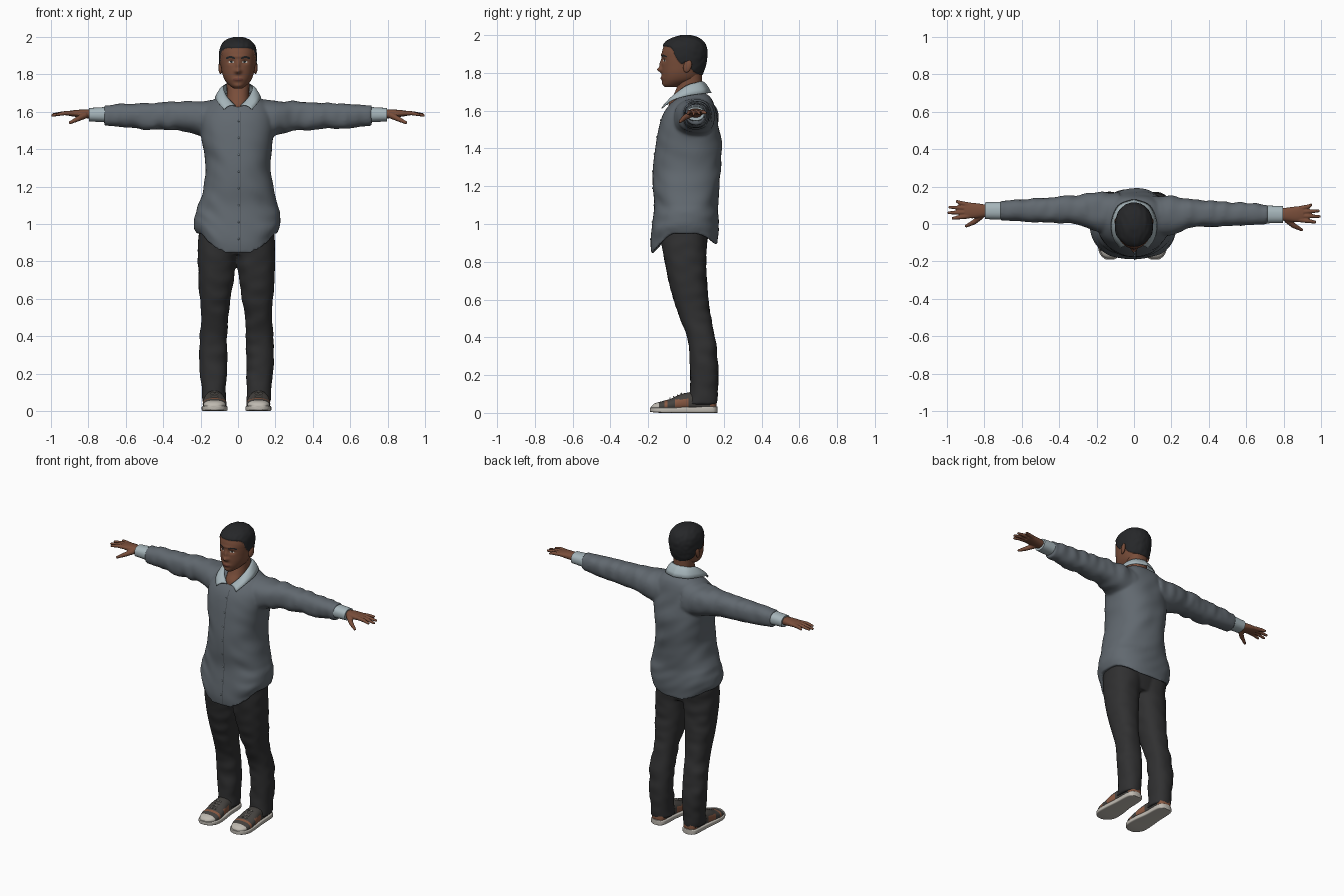
import bpy, bmesh, math
from mathutils import Vector, noise

if "Cube" in bpy.data.objects:
    bpy.data.objects.remove(bpy.data.objects["Cube"])


def material(name, *rgb):
    m = bpy.data.materials.new(name)
    m.diffuse_color = (*rgb, 1)
    m.use_nodes = True
    m.node_tree.nodes["Principled BSDF"].inputs["Base Color"].default_value = m.diffuse_color
    return m


SKIN = material("brown skin", 0.19, 0.075, 0.042)
HAIR = material("black hair", 0.019, 0.02, 0.022)
LIPS = material("lips", 0.15, 0.05, 0.035)
SHIRT = material("slate shirt", 0.12, 0.14, 0.16)
CLOTH = material("pale cloth", 0.38, 0.46, 0.49)
SEAM = material("seam grey", 0.06, 0.07, 0.08)
PANTS = material("charcoal trousers", 0.03, 0.03, 0.031)
SOLE = material("off white", 0.52, 0.49, 0.44)
SHOE = material("dark canvas", 0.06, 0.055, 0.05)
TAN = material("rust leather", 0.25, 0.1, 0.055)


def sample(keys, t):
    """Smooth cubic interpolation through rows (t, values...)."""
    n = len(keys)
    i = max(0, min(n - 2, sum(k[0] <= t for k in keys) - 1))
    h = keys[i + 1][0] - keys[i][0]
    s = max(0, min(1, (t - keys[i][0]) / h))

    def slope(j, c):
        a, b = keys[max(j - 1, 0)], keys[min(j + 1, n - 1)]
        return (b[c] - a[c]) / (b[0] - a[0]) * h
    return [(2*s**3 - 3*s*s + 1) * keys[i][c] + (3*s*s - 2*s**3) * keys[i + 1][c]
            + (s**3 - 2*s*s + s) * slope(i, c) + (s**3 - s*s) * slope(i + 1, c)
            for c in range(1, len(keys[0]))]


def skin_rings(bm, rings, ends):
    rings = [[bm.verts.new(p) for p in r] for r in rings]
    n = len(rings[0])
    for a, b in zip(rings, rings[1:]):
        for j in range(n):
            bm.faces.new((a[j], a[(j + 1) % n], b[(j + 1) % n], b[j]))
    for ring, c in ((rings[0], ends[0]), (rings[-1], ends[1])):
        v = bm.verts.new(c)
        for j in range(n):
            bm.faces.new((ring[j], ring[(j + 1) % n], v))


def loft(bm, keys, axis=2, seg=40, steps=40, power=2.3, deform=lambda p: p, dent=0):
    """Loft along an axis; each key is (position, min, max, min, max)."""
    rings, mids = [], []
    for k in range(steps + 1):
        t = keys[0][0] + (keys[-1][0] - keys[0][0]) * k / steps
        a0, a1, b0, b1 = sample(keys, t)

        def point(u, v, t=t):
            return deform(Vector([(t, u, v), (u, t, v), (u, v, t)][axis]))
        ring = []
        for j in range(seg):
            c, s = math.cos(math.tau * j / seg), math.sin(math.tau * j / seg)
            c, s = (math.copysign(abs(q) ** (2 / power), q) for q in (c, s))
            ring.append(point((a0 + a1 + (a1 - a0) * c) / 2, (b0 + b1 + (b1 - b0) * s) / 2))
        rings.append(ring)
        mids.append(sum(ring, Vector()) / seg)
    mids[0] = mids[0] + Vector((0, 0, dent))
    skin_rings(bm, rings, (mids[0], mids[-1]))


def tube(bm, pts, radii, seg=12):
    pts = [Vector(p) for p in pts]
    q = (pts[-1] - pts[0]).to_track_quat('Z', 'Y')
    rings = [[p + q @ Vector((r * math.cos(math.tau * j / seg), r * math.sin(math.tau * j / seg), 0))
              for j in range(seg)] for p, r in zip(pts, radii)]
    skin_rings(bm, rings, (pts[0], pts[-1] + (pts[-1] - pts[0]).normalized() * radii[-1] * 0.6))


def finish(name, bm, mats, rule=None, voxel=0, smooth=6):
    bmesh.ops.recalc_face_normals(bm, faces=bm.faces)
    me = bpy.data.meshes.new(name)
    bm.to_mesh(me)
    bm.free()
    ob = bpy.data.objects.new(name, me)
    bpy.context.collection.objects.link(ob)
    for m in mats:
        me.materials.append(m)
    if rule:
        for f in me.polygons:
            f.material_index = rule(f.center)
    bpy.ops.object.select_all(action='DESELECT')
    ob.select_set(True)
    bpy.context.view_layer.objects.active = ob
    bpy.ops.object.shade_smooth_by_angle(angle=math.radians(50))
    if voxel:  # fuse overlapping volumes into one smooth skin
        r = ob.modifiers.new("Fuse", 'REMESH')
        r.mode, r.voxel_size, r.use_smooth_shade = 'VOXEL', voxel, True
        s = ob.modifiers.new("Soften", 'SMOOTH')
        s.factor, s.iterations = 0.5, smooth
    return ob


# Shirt: body with curved tails, fused with both sleeves
BODY = [(.835, -.215, .21, -.182, .168), (.9, -.236, .226, -.188, .174), (1, -.233, .226, -.179, .174),
        (1.1, -.212, .212, -.168, .168), (1.2, -.182, .19, -.176, .176), (1.3, -.173, .173, -.175, .189),
        (1.4, -.186, .182, -.163, .188), (1.5, -.2, .195, -.146, .176), (1.58, -.195, .19, -.122, .162),
        (1.64, -.16, .16, -.08, .146), (1.675, -.115, .115, -.035, .127), (1.7, -.06, .06, .005, .09)]


def body_shape(p):
    side = min(1, abs(p.x) / .2) ** 2.4
    back = .05 if p.y > 0 else 0
    lift = back + (.11 - back) * side
    fold = noise.noise(Vector((p.x * 7, p.y * 7, p.z * 13 + p.x * 8))) * .008
    if p.y < 0:
        fold *= min(1, max(0, abs(p.x) - .03) / .1)
    q = Vector((p.x * (1 + fold * 4), p.y * (1 + fold * 6), p.z))
    q.z += lift * max(0, (1.1 - p.z) / .265)
    return q


SLEEVE = [(.08, -.07, .15, 1.44, 1.665), (.2, -.06, .15, 1.47, 1.658), (.3, -.022, .135, 1.497, 1.655),
          (.45, -.014, .122, 1.505, 1.648), (.6, -.006, .112, 1.513, 1.642), (.715, 0, .102, 1.525, 1.634)]
bm = bmesh.new()
loft(bm, BODY, seg=72, steps=80, deform=body_shape, dent=.12)
for side in (1, -1):
    def arm(p, side=side):
        return Vector((side * p.x, p.y + (.02 if side < 0 else 0), p.z))

    def wrinkled(p, arm=arm, side=side):
        w = noise.noise(Vector((p.x * 22, p.y * 9, p.z * 9 + side * 5))) * .008
        return arm(p + Vector((0, w, w)))
    loft(bm, SLEEVE, axis=0, steps=50, deform=wrinkled)

    # Cuff
    label = "right" if side < 0 else "left"
    cuff = bmesh.new()
    loft(cuff, [(.69, .003, .099, 1.543, 1.626), (.795, .006, .096, 1.548, 1.62)], axis=0, steps=4, deform=arm)
    finish(label + "_cuff", cuff, [CLOTH])

    # Hand: palm, four fingers and thumb fused
    hand = bmesh.new()
    loft(hand, [(.77, .022, .08, 1.562, 1.61), (.82, .014, .088, 1.566, 1.612), (.87, .01, .094, 1.573, 1.609),
                (.905, .016, .092, 1.578, 1.604)], axis=0, seg=24, steps=16, deform=arm)
    for by, tx, ty, tz in ((.022, .972, .01, 1.583), (.043, .995, .04, 1.58),
                           (.064, .99, .07, 1.585), (.083, .95, .103, 1.588)):
        tube(hand, [arm(Vector((.88, by, 1.592))), arm(Vector((.93, (by + ty) / 2, 1.592))),
                    arm(Vector((tx, ty, tz)))], (.0125, .0115, .0075))
    tube(hand, [arm(Vector((.815, .025, 1.582))), arm(Vector((.855, -.01, 1.562))),
                arm(Vector((.9, -.033, 1.54)))], (.018, .014, .008))
    finish(label + "_hand", hand, [SKIN], voxel=.004, smooth=3)
finish("shirt", bm, [SHIRT], voxel=.008, smooth=7)

# Placket seam and buttons
bm = bmesh.new()
rows = []
for k in range(41):
    z = .85 + k * .0188
    y = sample(BODY, z)[2] - .002
    rows.append([bm.verts.new((x, y, z)) for x in (.013, .017)])
for a, b in zip(rows, rows[1:]):
    bm.faces.new((a[0], a[1], b[1], b[0]))
finish("placket_seam", bm, [SEAM])
bm = bmesh.new()
for k in range(8):
    z = .92 + k * .09
    r = bmesh.ops.create_icosphere(bm, subdivisions=2, radius=.005)
    bmesh.ops.translate(bm, verts=r["verts"], vec=(.004, sample(BODY, z)[2], z))
finish("buttons", bm, [CLOTH])

# Collar: inner and outer edge paths, mirrored
inner = [(0, 0, .085, 1.757), (1, .055, .065, 1.752), (2, .078, 0, 1.733), (3, .06, -.06, 1.685), (4, .012, -.1, 1.632)]
outer = [(0, 0, .135, 1.695), (1, .085, .1, 1.692), (2, .122, .01, 1.68), (3, .112, -.075, 1.655), (4, .075, -.13, 1.613)]
bm = bmesh.new()
for side in (1, -1):
    rows = []
    for k in range(25):
        a, b = Vector(sample(inner, k / 6)), Vector(sample(outer, k / 6))
        row = [a.lerp(b, s) + Vector((0, 0, .012 * math.sin(math.pi * s))) for s in (0, .25, .5, .75, 1)]
        rows.append([bm.verts.new((side * p.x, p.y, p.z)) for p in row])
    for a, b in zip(rows, rows[1:]):
        for j in range(4):
            bm.faces.new((a[j], a[j + 1], b[j + 1], b[j]))
bmesh.ops.remove_doubles(bm, verts=bm.verts, dist=.0005)
ob = finish("collar", bm, [CLOTH])
ob.modifiers.new("Thickness", 'SOLIDIFY').thickness = .004

# Neck
bm = bmesh.new()
loft(bm, [(1.58, -.06, .06, -.09, .11), (1.64, -.062, .062, -.09, .1), (1.69, -.06, .06, -.062, .092),
          (1.74, -.061, .061, -.045, .085), (1.82, -.065, .065, -.04, .085)])
finish("neck", bm, [SKIN])

# Head: loft with sculpted face bumps (x, z, width, height, push) and a raised hair cap
BUMPS = [(0, 1.816, .017, .013, -.022), (0, 1.845, .011, .024, -.012), (.036, 1.866, .018, .012, .009),
         (-.036, 1.866, .018, .012, .009), (0, 1.895, .05, .01, -.004), (0, 1.772, .026, .011, -.008),
         (0, 1.737, .026, .014, -.006)]
HAIRLINE = [(-.13, 1.937), (-.075, 1.927), (-.05, 1.875), (-.022, 1.845), (.003, 1.855), (.04, 1.805), (.12, 1.775)]


def above_hairline(p):
    return p.z - sample(HAIRLINE, p.y)[0]


def head_shape(p):
    q = p.copy()
    if p.y < -.03:
        for x, z, w, h, d in BUMPS:
            q.y += d * math.exp(-((p.x - x) / w) ** 2 - ((p.z - z) / h) ** 2)
    rise = max(0, min(1, above_hairline(p) / .008))
    wave = 1 + .3 * noise.noise(Vector((p.x * 60, p.y * 25, p.z * 40)))
    return q + (p - Vector((0, 0, 1.86))).normalized() * .007 * rise * wave


def head_colour(c):
    if above_hairline(c) > .003:
        return 1
    if c.y < -.06:
        ax = abs(c.x)
        if ((ax - .036) / .007) ** 2 + ((c.z - 1.866) / .006) ** 2 < 1:
            return 1
        if ((ax - .036) / .016) ** 2 + ((c.z - 1.866) / .0055) ** 2 < 1:
            return 3
        if .016 < ax < .062 and abs(c.z - 1.893 + ((ax - .04) * 4) ** 2) < .005:
            return 1
        if (c.x / .028) ** 2 + ((c.z - 1.772) / .0095) ** 2 < 1:
            return 2
    return 0


bm = bmesh.new()
loft(bm, [(1.724, -.022, .022, -.108, -.05), (1.74, -.045, .045, -.12, 0), (1.765, -.068, .068, -.126, .06),
          (1.8, -.083, .083, -.128, .085), (1.84, -.09, .09, -.128, .098), (1.88, -.094, .094, -.128, .106),
          (1.92, -.094, .094, -.125, .107), (1.955, -.083, .083, -.108, .094), (1.98, -.057, .057, -.072, .065),
          (1.993, -.02, .02, -.025, .025)], seg=160, steps=110, power=2.15, deform=head_shape)
finish("head", bm, [SKIN, HAIR, LIPS, SOLE], head_colour)

# Ears
bm = bmesh.new()
for side in (1, -1):
    r = bmesh.ops.create_uvsphere(bm, u_segments=20, v_segments=12, radius=1)
    for v in r["verts"]:
        v.co = Vector((side * (.093 + .011 * v.co.x + .004 * v.co.y), .008 + .022 * v.co.y + .006 * v.co.z,
                       1.836 + .034 * v.co.z))
finish("ears", bm, [SKIN])

# Trousers: hips and two legs fused
LEG = [(.045, .055, .18, 0, .163), (.1, .056, .184, .02, .166), (.2, .052, .195, .024, .172),
       (.3, .05, .2, .02, .167), (.4, .048, .196, .006, .153), (.5, .044, .189, -.032, .133),
       (.6, .03, .195, -.066, .118), (.7, .015, .203, -.092, .111), (.8, .002, .207, -.112, .106),
       (.88, -.01, .206, -.126, .11), (.97, -.01, .2, -.13, .12)]
bm = bmesh.new()
loft(bm, [(.84, -.15, .15, -.09, .09), (1, -.19, .19, -.13, .13)], steps=8)
for side in (1, -1):
    def mirrored(p, side=side):
        return Vector((side * p.x - .008, p.y, p.z))

    def creased(p, mirrored=mirrored, side=side):
        w = noise.noise(Vector((p.x * 10, p.y * 10 + side * 3, p.z * 18))) * .006
        return mirrored(p + Vector((w, w, 0)))
    loft(bm, LEG, steps=80, deform=creased)

    # Shoe: canvas upper with toe cap and leather panels, on a pale sole
    label = "right" if side < 0 else "left"
    upper = bmesh.new()
    loft(upper, [(-.184, .1, .14, .012, .034), (-.17, .078, .16, .01, .048), (-.13, .056, .178, .008, .061),
                 (-.08, .053, .18, .008, .075), (-.03, .06, .176, .008, .098), (.02, .067, .17, .008, .108),
                 (.1, .07, .166, .008, .1), (.15, .078, .158, .008, .09), (.162, .1, .14, .02, .08)],
         axis=1, steps=60, deform=mirrored)

    def panels(c):
        if c.y < -.145:
            return 1
        if -.115 < c.y < -.1 or (-.06 < c.y < .01 and c.z < .072) or c.y > .13:
            return 2
        return 0
    finish(label + "_shoe_upper", upper, [SHOE, SOLE, TAN], panels)
    sole = bmesh.new()
    loft(sole, [(-.19, .098, .142, .006, .028), (-.172, .07, .166, .003, .029), (-.13, .05, .184, 0, .029),
                (-.06, .049, .184, 0, .03), (.03, .061, .176, 0, .032), (.12, .065, .172, 0, .034),
                (.155, .075, .162, 0, .034), (.167, .098, .14, 0, .034)], axis=1, steps=50, power=6, deform=mirrored)
    finish(label + "_shoe_sole", sole, [SOLE])

    # Laces
    laces = bmesh.new()
    for k in range(4):
        y, z = -.085 + k * .02, .079 + k * .0085
        tube(laces, [mirrored(Vector((.1, y, z - .003))), mirrored(Vector((.116, y, z))),
                     mirrored(Vector((.136, y, z - .003)))], (.003, .003, .003), 6)
    finish(label + "_shoe_laces", laces, [SOLE])
finish("trousers", bm, [PANTS], voxel=.008, smooth=4)
